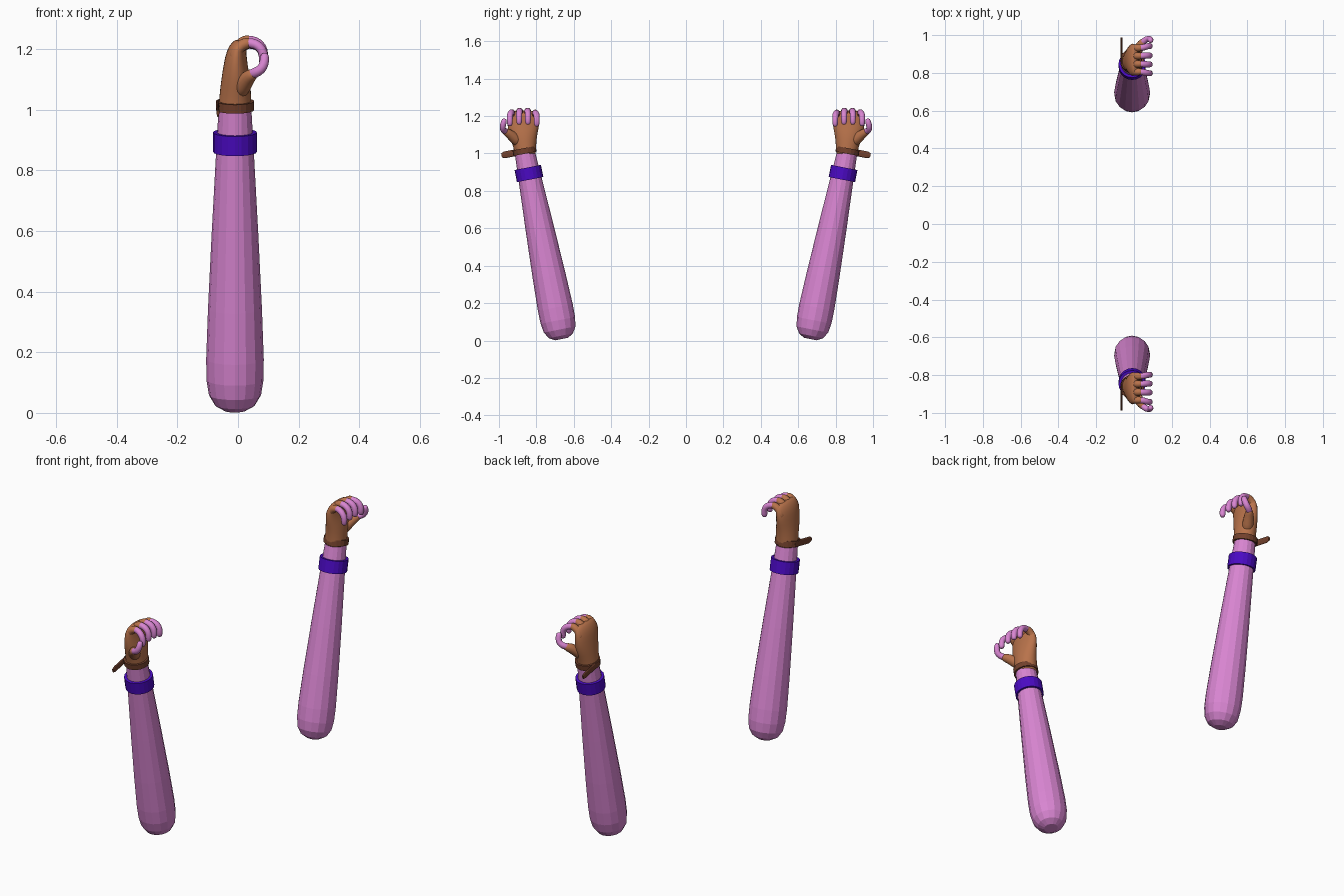
import bpy, bmesh, math
from mathutils import Vector

if "Cube" in bpy.data.objects:
    bpy.data.objects.remove(bpy.data.objects["Cube"])


def material(name, rgb):
    m = bpy.data.materials.new(name)
    m.diffuse_color = (*rgb, 1)
    m.use_nodes = True
    m.node_tree.nodes["Principled BSDF"].inputs["Base Color"].default_value = m.diffuse_color
    return m


SKIN = material("pink_skin", (0.69, 0.235, 0.64))
CUFF = material("purple_cuff", (0.07, 0.003, 0.55))
GLOVE = material("brown_glove", (0.48, 0.17, 0.07))
STRAP = material("dark_leather", (0.17, 0.053, 0.026))


def finish(bm, name, mat, subdiv=0, smooth=False):
    """Turn a bmesh into an object mirrored to the other side in y."""
    bmesh.ops.recalc_face_normals(bm, faces=bm.faces)
    me = bpy.data.meshes.new(name)
    bm.to_mesh(me)
    bm.free()
    me.materials.append(mat)
    for p in me.polygons:
        p.use_smooth = smooth
    ob = bpy.data.objects.new(name, me)
    bpy.context.collection.objects.link(ob)
    mir = ob.modifiers.new("mirror", 'MIRROR')
    mir.use_axis = (False, True, False)
    mir.use_mirror_merge = False
    if subdiv:
        s = ob.modifiers.new("round", 'SUBSURF')
        s.levels = s.render_levels = subdiv
    return ob


def loft(name, pts, radii, ref, mat, sides=8, subdiv=0, smooth=False, closed=False):
    """Rings of (ru, rv) swept along pts; u follows ref. closed joins last ring to first."""
    bm = bmesh.new()
    pts = [Vector(p) for p in pts]
    rings = []
    for i, p in enumerate(pts):
        if closed:
            t = AXIS
        else:
            t = (pts[min(i + 1, len(pts) - 1)] - pts[max(i - 1, 0)]).normalized()
        u = (ref - t * ref.dot(t)).normalized()
        v = t.cross(u)
        r = radii[i] if isinstance(radii[i], tuple) else (radii[i], radii[i])
        rings.append([bm.verts.new(p + u * r[0] * math.cos(a) + v * r[1] * math.sin(a))
                      for a in (2 * math.pi * k / sides for k in range(sides))])
    pairs = list(zip(rings, rings[1:]))
    if closed:
        pairs.append((rings[-1], rings[0]))
    else:
        bm.faces.new(rings[0])
        bm.faces.new(rings[-1])
    for a, b in pairs:
        for k in range(sides):
            j = (k + 1) % sides
            bm.faces.new((a[k], a[j], b[j], b[k]))
    return finish(bm, name, mat, subdiv, smooth)


def digit(name, pts, r0, r1, mat):
    """Rounded tapering finger along a short path."""
    pts = [Vector(p) for p in pts]
    n = len(pts)
    rad = [r0 + (r1 - r0) * i / (n - 1) for i in range(n)]
    tip = pts[-1] + (pts[-1] - pts[-2]).normalized() * r1 * 0.75
    return loft(name, pts + [tip], rad + [r1 * 0.6], Vector((0, 1, 0)), mat, 8, 1, True)


X = Vector((1, 0, 0))
AXIS = Vector((0, 0.193, 0.981)).normalized()


def along(s):
    return Vector((-0.01, 0.664, 0)) + AXIS * s


# Tapering faceted arm with a rounded lower end
profile = [(0.008, 0.035), (0.026, 0.066), (0.06, 0.086), (0.11, 0.094), (0.18, 0.095),
           (0.35, 0.089), (0.6, 0.077), (0.9, 0.061), (1.04, 0.053)]
loft("arm", [along(s) for s, r in profile], [r for s, r in profile], X, SKIN, 16)


def band(name, s, h, outer, inner, mat):
    prof = [(-h, inner), (-h, outer), (h, outer), (h, inner)]
    loft(name, [along(s + d) for d, r in prof], [r for d, r in prof], X, mat, 20, closed=True)


# Forearm cuff and wrist strap
band("forearm_cuff", 0.91, 0.033, 0.072, 0.055, CUFF)
band("wrist_strap", 1.033, 0.015, 0.063, 0.048, STRAP)

# Loose strap end, hanging past the wrist on the back of the hand
side = AXIS.cross(X)
start = along(1.033) + X * -0.056
loft("strap_tail", [start - side * 0.02, start + side * 0.11, start + side * 0.125],
     [(0.005, 0.018), (0.005, 0.018), (0.005, 0.011)], X, STRAP, 8)

# Gloved palm: (x, y, z, half depth, half width)
palm = [(-0.01, 0.857, 0.99, 0.055, 0.056), (-0.01, 0.858, 1.0, 0.056, 0.057),
        (-0.009, 0.863, 1.05, 0.053, 0.064), (-0.007, 0.87, 1.10, 0.049, 0.077),
        (-0.008, 0.87, 1.15, 0.040, 0.087), (-0.005, 0.869, 1.19, 0.034, 0.088),
        (0.004, 0.868, 1.215, 0.026, 0.082), (0.01, 0.868, 1.228, 0.014, 0.066)]
loft("glove_palm", [p[:3] for p in palm], [p[3:] for p in palm], X, GLOVE, 16, 1, True)

# Four curled fingers with short glove sleeves at the knuckles
for i, (y, dz, tip_y) in enumerate([(0.806, -0.010, 0.798), (0.847, 0.0, 0.845),
                                    (0.890, 0.0, 0.892), (0.932, -0.008, 0.942)]):
    digit(f"knuckle_sleeve_{i + 1}",
          [(-0.015, y, 1.165 + dz), (-0.006, y, 1.203 + dz), (0.014, y, 1.223 + dz),
           (0.032, y, 1.228 + dz)], 0.021, 0.021, GLOVE)
    digit(f"finger_{i + 1}",
          [(0.02, y, 1.226 + dz), (0.045, y, 1.229 + dz), (0.071, tip_y, 1.219 + dz),
           (0.085, tip_y, 1.195 + dz), (0.084, tip_y, 1.166 + dz)], 0.019, 0.017, SKIN)

# Thumb on the outer side, curling up toward the fingers
digit("thumb_sleeve", [(-0.005, 0.885, 1.05), (0.018, 0.92, 1.085), (0.035, 0.948, 1.108),
                       (0.047, 0.964, 1.116)], 0.036, 0.022, GLOVE)
digit("thumb", [(0.035, 0.95, 1.112), (0.057, 0.975, 1.122), (0.077, 0.981, 1.132),
                (0.087, 0.979, 1.152), (0.088, 0.972, 1.175)], 0.019, 0.017, SKIN)
